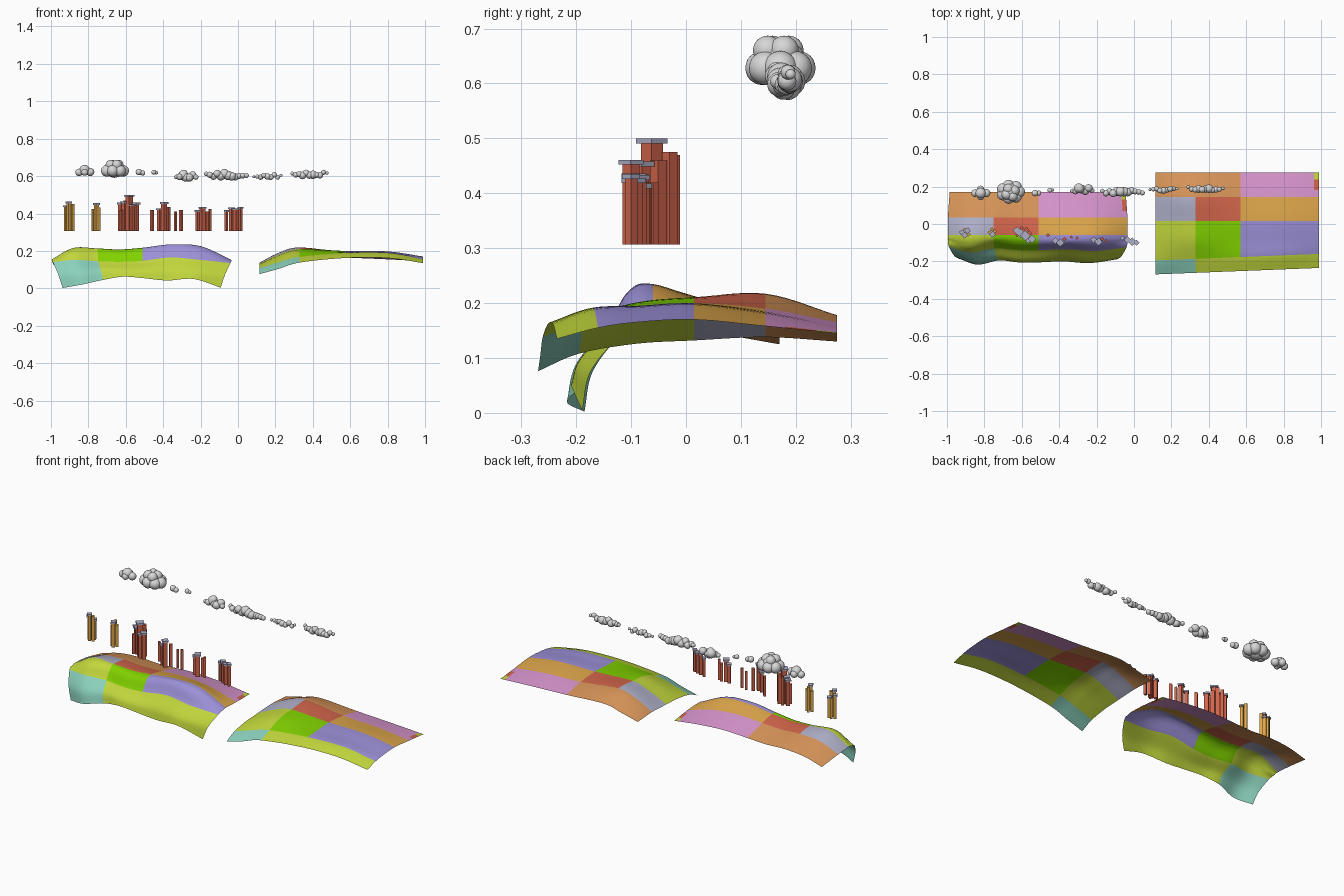
import bpy, bmesh, math, random
from mathutils import Vector, Matrix

if "Cube" in bpy.data.objects:
    bpy.data.objects.remove(bpy.data.objects["Cube"])

random.seed(4)
COLOURS = {
    "teal": (.26, .64, .51), "lime": (.54, .68, .045), "green": (.22, .64, .0),
    "purple": (.33, .28, .68), "lavender_grey": (.43, .43, .58), "red": (.64, .13, .07),
    "amber": (.72, .38, .07), "orange": (.68, .30, .10), "pink": (.68, .30, .61),
    "cloud_grey": (.68, .68, .68),
}
MATS = {}
for name, c in COLOURS.items():
    MATS[name] = bpy.data.materials.new(name)
    MATS[name].diffuse_color = (*c, 1)
ORDER = list(COLOURS)


def finish(name, bm, mats, smooth=False):
    me = bpy.data.meshes.new(name)
    bm.to_mesh(me)
    bm.free()
    for m in mats:
        me.materials.append(MATS[m])
    for p in me.polygons:
        p.use_smooth = smooth
    ob = bpy.data.objects.new(name, me)
    bpy.context.collection.objects.link(ob)
    return ob


def spline(pts, t):
    """Catmull-Rom through pts with straight continuation at both ends"""
    i = min(int(t), len(pts) - 2)
    f = t - i
    b, c = pts[i], pts[i + 1]
    a = pts[i - 1] if i > 0 else 2 * b - c
    d = pts[i + 2] if i + 2 < len(pts) else 2 * c - b
    return b + .5 * f * (c - a + f * (2 * a - 5 * b + 4 * c - d + f * (3 * (b - c) + d - a)))


def patchwork(name, rows, colour_rows, n=7):
    """Smooth sheet through control rows; colour_rows give patches per cell"""
    nu, nv = (len(rows[0]) - 1) * n, (len(rows) - 1) * n
    bm = bmesh.new()
    grid = []
    for j in range(nv + 1):
        col = [spline([r[k] for r in rows], j / n) for k in range(len(rows[0]))]
        grid.append([bm.verts.new(spline(col, i / n)) for i in range(nu + 1)])
    for j in range(nv):
        for i in range(nu):
            f = bm.faces.new((grid[j][i], grid[j][i + 1], grid[j + 1][i + 1], grid[j + 1][i]))
            patch = colour_rows[j // n][i // n]
            # small odd patches at the back right edge
            if i == nu - 1 and j >= nv - 5:
                patch = "red" if j < nv - 2 else "lime"
            f.material_index = ORDER.index(patch)
    return finish(name, bm, ORDER, True)


def cells(a, na, b, nb, c, nc):
    return [a] * na + [b] * nb + [c] * nc


# Flat patchwork sheet on the right
xs = [.115, .22, .33, .57, .8, .99]
heights = [
    (-.27, (.076, .105, .138, .162, .162, .135)),
    (-.195, (.108, .14, .168, .188, .188, .155)),
    (-.09, (.126, .17, .2, .195, .192, .165)),
    (.015, (.132, .18, .21, .2, .197, .17)),
    (.145, (.138, .19, .217, .19, .18, .158)),
    (.275, (.130, .155, .178, .165, .155, .145)),
]
rows = []
for j, (y, zs) in enumerate(heights):
    lift = .035 if j < 2 else 0
    rows.append([Vector((x, y + lift * max(0, (x - .1) / .89), z)) for x, z in zip(xs, zs)])
patchwork("flat_patchwork_sheet", rows, [
    cells("teal", 2, "lime", 1, "lime", 2),
    cells("lime", 2, "green", 1, "purple", 2),
    cells("lime", 2, "green", 1, "purple", 2),
    cells("lavender_grey", 2, "red", 1, "amber", 2),
    cells("orange", 2, "orange", 1, "pink", 2)])

# Draped patchwork sheet on the left, front hanging down to the ground
xs = [-.995, -.88, -.75, -.63, -.51, -.36, -.2, -.035]
heights = [
    (-.205, .88, (.002, .02, .045, .062, .055, .042, .05, .004)),
    (-.19, .93, (.075, .085, .098, .1, .098, .1, .095, .075)),
    (-.14, .99, (.14, .152, .145, .142, .147, .165, .152, .135)),
    (-.105, 1, (.15, .198, .196, .19, .203, .225, .207, .148)),
    (-.06, 1, (.155, .216, .213, .208, .217, .233, .225, .152)),
    (.035, 1, (.148, .193, .202, .195, .2, .207, .192, .148)),
    (.17, .98, (.125, .155, .165, .16, .165, .17, .16, .14)),
]
bulge = [.02, -.012, .01, 0, 0, .005, -.004, .016]
rows = []
for j, (y, s, zs) in enumerate(heights):
    k = 1 if j < 4 else 0
    rows.append([Vector((-.515 + (x + .515) * s, y + k * b, z)) for x, b, z in zip(xs, bulge, zs)])
patchwork("draped_patchwork_sheet", rows, [
    cells("teal", 2, "lime", 2, "lime", 3),
    cells("teal", 2, "lime", 2, "lime", 3),
    cells("lime", 2, "green", 2, "purple", 3),
    cells("lime", 2, "green", 2, "purple", 3),
    cells("lavender_grey", 2, "red", 2, "amber", 3),
    cells("orange", 2, "orange", 2, "pink", 3)])


# Tower blocks: rotated square columns with overhanging caps
def block(bm, x, y, w, z0, z1, turn, index):
    m = (Matrix.Translation((x, y, (z0 + z1) / 2)) @ Matrix.Rotation(turn, 4, 'Z')
         @ Matrix.Diagonal((w, w, z1 - z0, 1)))
    for v in bmesh.ops.create_cube(bm, size=1, matrix=m)["verts"]:
        for f in v.link_faces:
            f.material_index = index


def towers(name, wall, items, turn):
    bm = bmesh.new()
    for x, y, w, top, cap in items:
        block(bm, x, y, w, .307, top, turn, 0)
        if cap:
            block(bm, x, y, w * 1.45, top - .001, top + .008, turn, 1)
    finish(name, bm, [wall, "lavender_grey"])


towers("gold_towers_left", "amber", [
    (-.92, -.045, .016, .435, 1), (-.905, -.06, .018, .455, 1), (-.89, -.035, .017, .42, 1),
    (-.885, -.055, .016, .452, 0), (-.905, -.03, .014, .425, 0)], .6)
towers("gold_towers_right", "amber", [
    (-.772, -.045, .016, .425, 0), (-.757, -.055, .018, .447, 1),
    (-.745, -.04, .016, .432, 0), (-.76, -.028, .015, .452, 0)], .6)
towers("tall_tower_cluster", "red", [
    (-.625, -.035, .022, .45, 1), (-.605, -.05, .024, .455, 1), (-.582, -.062, .028, .492, 1),
    (-.56, -.05, .022, .46, 0), (-.545, -.08, .022, .45, 1), (-.6, -.022, .016, .47, 0),
    (-.565, -.085, .018, .44, 1), (-.625, -.06, .014, .42, 0), (-.575, -.03, .02, .475, 0)], .75)
towers("middle_towers", "red", [
    (-.46, -.06, .014, .42, 0), (-.42, -.09, .018, .42, 1), (-.395, -.1, .022, .453, 1),
    (-.372, -.08, .016, .435, 0), (-.335, -.07, .012, .41, 0), (-.305, -.075, .014, .42, 0)], .75)
towers("right_towers", "red", [
    (-.215, -.085, .018, .41, 1), (-.19, -.095, .022, .428, 1), (-.17, -.08, .016, .41, 0),
    (-.15, -.09, .013, .425, 0)], .6)
towers("end_towers", "red", [
    (-.062, -.075, .013, .41, 1), (-.035, -.085, .019, .425, 1), (-.01, -.095, .022, .42, 1),
    (.013, -.1, .016, .427, 1)], .75)


# Clouds: clumps of overlapping balls
def cloud(name, balls):
    bm = bmesh.new()
    for x, y, z, r in balls:
        bmesh.ops.create_icosphere(bm, subdivisions=3, radius=r, matrix=Matrix.Translation((x, y, z)))
    finish(name, bm, ["cloud_grey"], True)


def puffs(x0, x1, y, z, r, count):
    """Row of puffs along x, large in the middle and small at the ends"""
    out = []
    for i in range(count):
        t = i / (count - 1)
        rr = r * (.5 + .5 * math.sin(math.pi * t)) * random.uniform(.85, 1.1)
        out.append((x0 + (x1 - x0) * t, y + random.uniform(-.4, .4) * r,
                    z + random.uniform(-.4, .4) * r, rr))
    return out


big = [(-.66, .172, .637, .046)]
for i in range(7):
    a = i * math.tau / 7
    big.append((-.66 + .046 * math.cos(a), .172 + .034 * math.sin(a), .628, .031))
for i in range(4):
    a = i * math.tau / 4 + .5
    big.append((-.66 + .024 * math.cos(a), .168 + .022 * math.sin(a), .66, .027))
cloud("big_cloud", big)
cloud("left_cloud", [(-.82, .165, .632, .028), (-.85, .165, .62, .02), (-.79, .165, .622, .022),
                     (-.82, .185, .622, .02), (-.82, .145, .62, .018)])
cloud("small_clouds", [(-.53, .165, .622, .017), (-.51, .165, .617, .014),
                       (-.45, .18, .621, .013), (-.436, .182, .618, .009)])
cloud("cloud_trail_1", puffs(-.33, -.225, .185, .598, .026, 7) + [(-.29, .19, .612, .022)])
cloud("cloud_trail_2", puffs(-.17, .045, .172, .605, .024, 12))
cloud("cloud_trail_3", puffs(.085, .23, .182, .6, .017, 9))
cloud("cloud_trail_4", puffs(.29, .475, .19, .612, .021, 11))

for m in bpy.data.materials:
    if m.users and not m.is_grease_pencil:
        m.use_nodes = True
        m.node_tree.nodes["Principled BSDF"].inputs["Base Color"].default_value = m.diffuse_color
